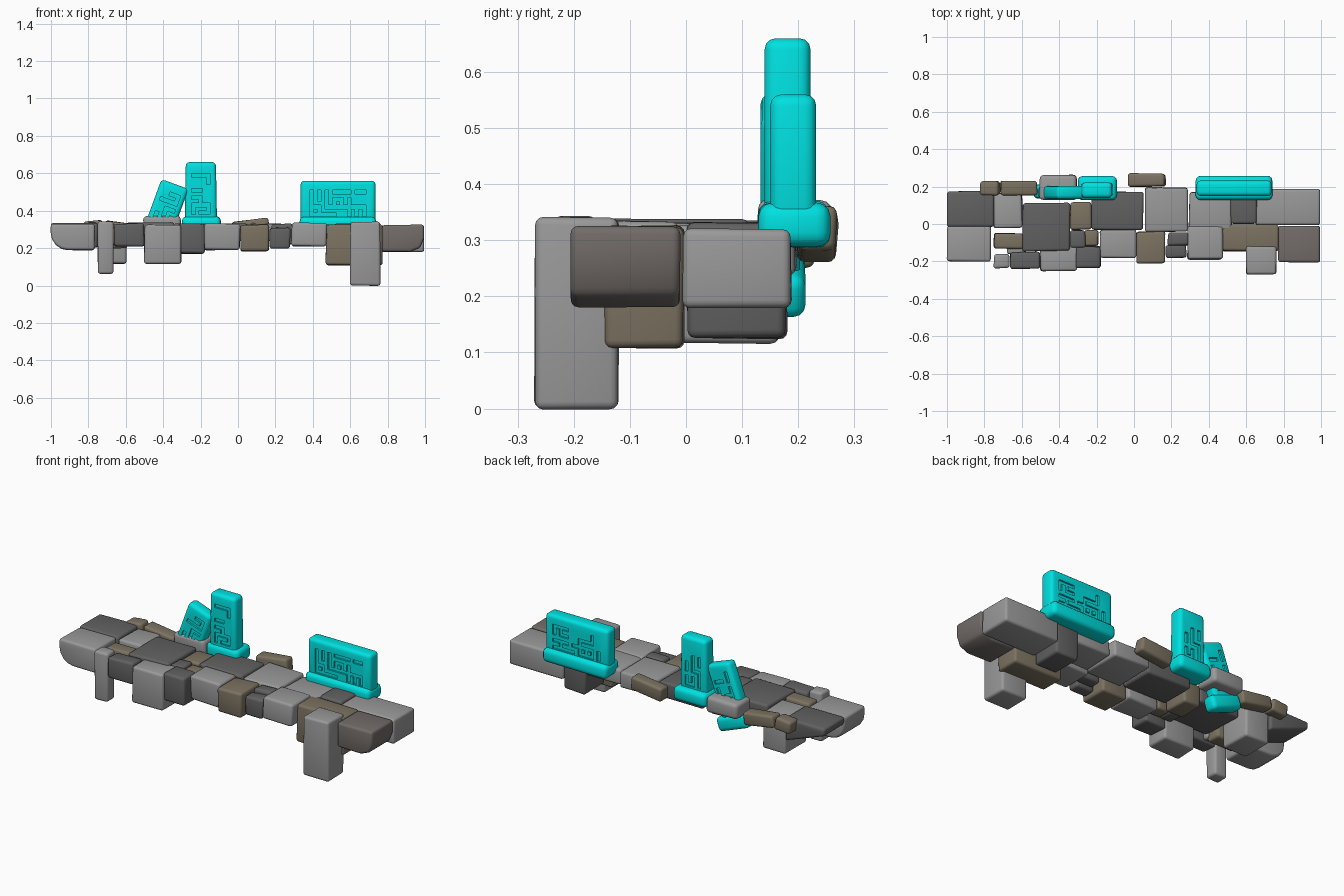
import bpy, bmesh, math, random
from mathutils import Vector

if "Cube" in bpy.data.objects:
    bpy.data.objects.remove(bpy.data.objects["Cube"])

random.seed(7)


def material(name, rgb):
    m = bpy.data.materials.new(name)
    m.diffuse_color = (*rgb, 1)
    m.use_nodes = True
    m.node_tree.nodes["Principled BSDF"].inputs["Base Color"].default_value = m.diffuse_color
    return m


MATS = {
    "light": material("light_stone", (0.32, 0.32, 0.32)),
    "dark": material("dark_stone", (0.12, 0.12, 0.12)),
    "brown": material("brown_stone", (0.20, 0.17, 0.12)),
    "warm": material("warm_stone", (0.17, 0.15, 0.14)),
    "cyan": material("cyan_stone", (0.0, 0.75, 0.75)),
}


def apply_mods(ob):
    bpy.ops.object.select_all(action='DESELECT')
    ob.select_set(True)
    bpy.context.view_layer.objects.active = ob
    for m in list(ob.modifiers):
        bpy.ops.object.modifier_apply(modifier=m.name)
    bpy.ops.object.shade_smooth_by_angle(angle=math.radians(40))


def block(name, mat, x, y, z, tilt=0, bevel=0.014, jitter=0.004, shape=None):
    """Worn stone block spanning the x, y, z ranges, tilted about y."""
    centre = Vector([(a + b) / 2 for a, b in (x, y, z)])
    size = [b - a for a, b in (x, y, z)]
    bm = bmesh.new()
    bmesh.ops.create_cube(bm, size=1)
    for v in bm.verts:
        v.co = Vector([c * s + random.uniform(-jitter, jitter) for c, s in zip(v.co, size)])
    if shape:
        shape(bm)
    me = bpy.data.meshes.new(name)
    bm.to_mesh(me)
    bm.free()
    me.materials.append(MATS[mat])
    ob = bpy.data.objects.new(name, me)
    bpy.context.collection.objects.link(ob)
    ob.location = centre
    ob.rotation_euler.y = math.radians(tilt)
    b = ob.modifiers.new("worn_edges", 'BEVEL')
    b.width = bevel
    b.segments = 3
    b.limit_method = 'ANGLE'
    apply_mods(ob)
    return ob


def round_under(side, amount, segments):
    """Round off the lower outer edge of an end block."""
    def shape(bm):
        edges = [e for e in bm.edges
                 if all(v.co.x * side > 0 and v.co.z < 0 for v in e.verts)]
        bmesh.ops.bevel(bm, geom=edges, offset=amount, segments=segments,
                        profile=0.5, affect='EDGES')
    return shape


def wedge_left(bm):
    for v in bm.verts:
        if v.co.x < 0 and v.co.z < 0:
            v.co.z += 0.09


def taper_top(bm):
    for v in bm.verts:
        if v.co.z > 0:
            v.co.x *= 0.93


# Front row of the walkway, left to right
front = [
    ("dark", (-.66, -.50), (-.24, -.15), (.21, .33)),
    ("light", (-.50, -.305), (-.25, -.12), (.117, .325)),
    ("dark", (-.31, -.18), (-.235, -.12), (.17, .33)),
    ("light", (-.18, .01), (-.18, -.03), (.19, .33)),
    ("brown", (.015, .165), (-.21, -.04), (.18, .325)),
    ("dark", (.17, .28), (-.18, -.11), (.20, .31)),
    ("dark", (.18, .29), (-.115, -.045), (.22, .33)),
    ("light", (.285, .475), (-.19, -.01), (.21, .335)),
    ("brown", (.47, .77), (-.145, -.005), (.11, .325)),
]
# Middle and back rows
back = [
    ("light", (-.75, -.60), (-.02, .165), (.117, .325)),
    ("brown", (-.75, -.59), (-.13, -.05), (.20, .325)),
    ("light", (-.68, -.58), (-.16, -.12), (.22, .31)),
    ("dark", (-.595, -.34), (-.145, .11), (.24, .335)),
    ("brown", (-.34, -.23), (-.03, .12), (.20, .325)),
    ("dark", (-.34, -.26), (-.125, -.035), (.21, .33)),
    ("brown", (-.265, -.19), (-.115, -.035), (.21, .32)),
    ("dark", (-.23, .05), (-.03, .17), (.24, .33)),
    ("light", (.06, .29), (-.04, .195), (.24, .33)),
    ("light", (.295, .52), (-.03, .17), (.235, .325)),
    ("dark", (.515, .655), (.0, .18), (.125, .33)),
]
for row, data in (("front", front), ("back", back)):
    for i, (mat, x, y, z) in enumerate(data):
        block(f"{row}_block_{i + 1}", mat, x, y, z)

# Legs
block("left_leg", "light", (-.75, -.665), (-.235, -.16), (.06, .345))
block("right_leg", "light", (.60, .76), (-.27, -.12), (.0, .34), jitter=0.002)

# Shaped end blocks
block("left_front_end", "light", (-1, -.765), (-.2, -.01), (.19, .33),
      jitter=0.002, shape=round_under(-1, 0.09, 4))
block("left_back_end", "dark", (-1, -.75), (-.015, .175), (.20, .335),
      jitter=0.002, shape=wedge_left)
block("right_front_end", "warm", (.77, .995), (-.205, -.01), (.18, .325),
      jitter=0.002, shape=round_under(1, 0.075, 2))
block("right_back_end", "light", (.65, .995), (-.005, .187), (.18, .32), jitter=0.002)

# Loose bricks along the back edge
block("back_brick_1", "brown", (-.82, -.72), (.155, .23), (.275, .345), tilt=-4)
block("back_brick_2", "brown", (-.715, -.52), (.155, .23), (.265, .335), tilt=8)
block("back_brick_3", "brown", (-.03, .167), (.2, .27), (.272, .352), tilt=-7)
block("grey_pedestal", "light", (-.505, -.305), (.13, .262), (.28, .372), bevel=0.02)


def groove_cutter(nx, nz, p, depth):
    """Abstract maze-like groove pattern as one clean solid."""
    cells = set()
    for i in range(nx):
        for j in range(nz):
            for dx, dz in ((1, 0), (0, 1)):
                if i + dx < nx and j + dz < nz and random.random() < 0.4:
                    for k in range(3):
                        cells.add((2 * i + dx * k, 2 * j + dz * k))
    bm = bmesh.new()
    verts = {}

    def vert(i, j):
        if (i, j) not in verts:
            verts[i, j] = bm.verts.new(((i - nx + .5) * p, -depth / 2, (j - nz + .5) * p))
        return verts[i, j]

    for i, j in sorted(cells):
        bm.faces.new([vert(i, j), vert(i + 1, j), vert(i + 1, j + 1), vert(i, j + 1)])
    ext = bmesh.ops.extrude_face_region(bm, geom=bm.faces[:], use_keep_orig=True)
    bmesh.ops.translate(bm, vec=(0, depth, 0),
                        verts=[g for g in ext["geom"] if isinstance(g, bmesh.types.BMVert)])
    bmesh.ops.recalc_face_normals(bm, faces=bm.faces[:])
    me = bpy.data.meshes.new("groove_cutter")
    bm.to_mesh(me)
    bm.free()
    ob = bpy.data.objects.new("groove_cutter", me)
    bpy.context.collection.objects.link(ob)
    ob.hide_render = True
    return ob


def carved_slab(name, x, y, z, nx, nz, tilt=0, shape=None):
    """Rounded tablet with grooves on its front and back faces."""
    slab = block(name, "cyan", x, y, z, tilt=tilt, bevel=0.02, jitter=0, shape=shape)
    half = (y[1] - y[0]) / 2
    for side in (-1, 1):
        cutter = groove_cutter(nx, nz, 0.02, 0.02)
        cutter.location = slab.location + Vector((0, side * half, 0))
        cutter.rotation_euler = slab.rotation_euler
        m = slab.modifiers.new("grooves", 'BOOLEAN')
        m.object = cutter
        m.solver = 'EXACT'
        apply_mods(slab)
        bpy.data.objects.remove(cutter)


# Carved tablets with their feet
carved_slab("wide_tablet", (.335, .735), (.15, .232), (.32, .56), 8, 4)
block("wide_tablet_foot", "cyan", (.33, .74), (.128, .257), (.287, .367), bevel=0.025, jitter=.002)
carved_slab("tall_tablet", (-.285, -.112), (.14, .222), (.32, .66), 3, 6, shape=taper_top)
block("tall_tablet_foot", "cyan", (-.3, -.092), (.128, .257), (.29, .37), bevel=0.025, jitter=.002)
carved_slab("leaning_tablet", (-.468, -.314), (.133, .203), (.235, .552), 3, 6, tilt=20)
block("leaning_tablet_foot", "cyan", (-.535, -.335), (.135, .212), (.19, .27), tilt=20,
      bevel=0.022, jitter=.002)
